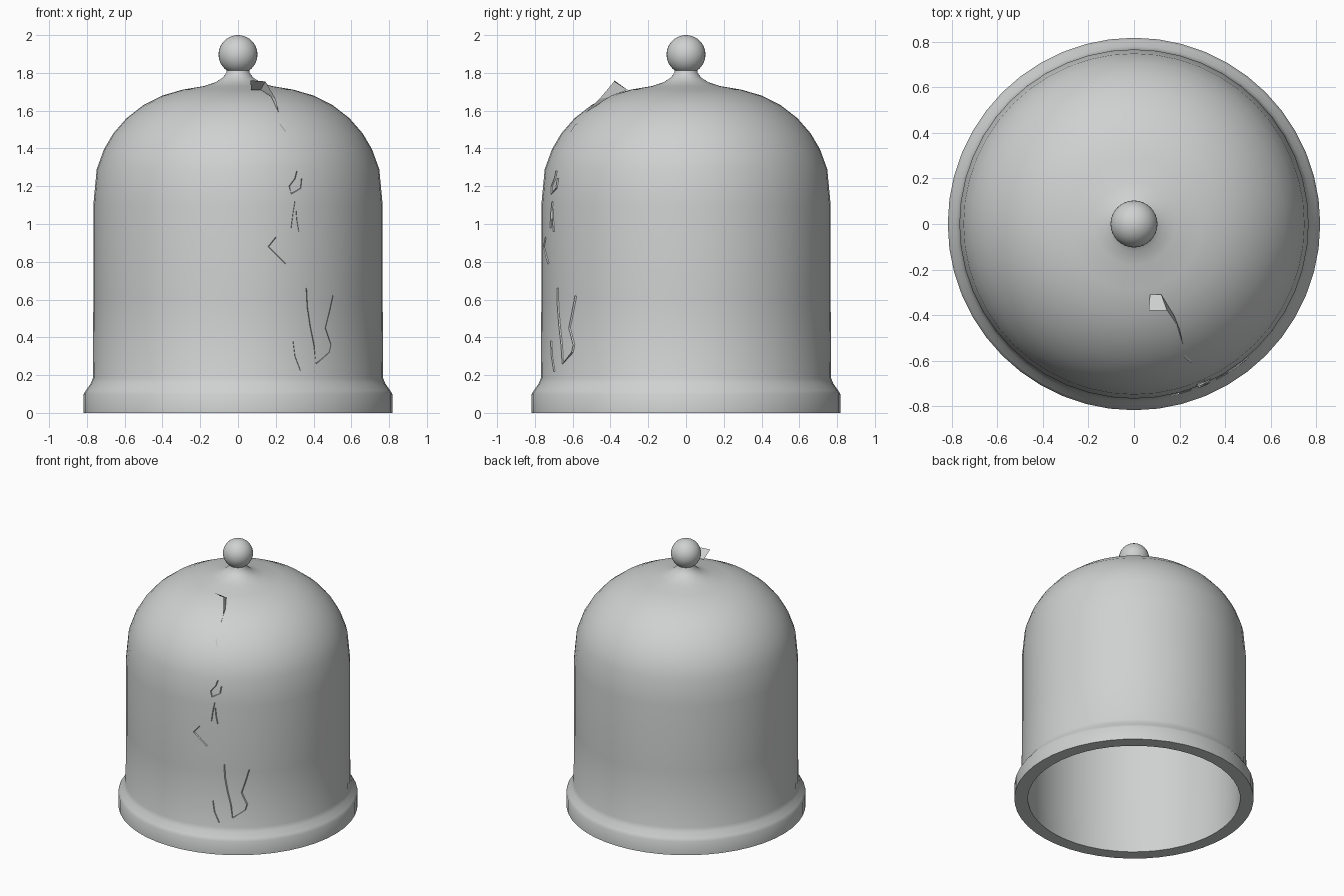
import bpy, bmesh, math
from mathutils import Vector

cube = bpy.data.objects.get("Cube")
if cube:
    bpy.data.objects.remove(cube, do_unlink=True)

grey = bpy.data.materials.new("pale grey glass")
grey.use_nodes = True
colour = (0.62, 0.64, 0.63, 1)
grey.diffuse_color = colour
grey.node_tree.nodes["Principled BSDF"].inputs["Base Color"].default_value = colour


def finish(name, bm, angle=None):
    """Turn a bmesh into a named object, smooth if an angle is given."""
    mesh = bpy.data.meshes.new(name)
    bm.to_mesh(mesh)
    bm.free()
    mesh.materials.append(grey)
    obj = bpy.data.objects.new(name, mesh)
    bpy.context.collection.objects.link(obj)
    if angle:
        bpy.ops.object.select_all(action='DESELECT')
        obj.select_set(True)
        bpy.context.view_layer.objects.active = obj
        bpy.ops.object.shade_smooth_by_angle(angle=math.radians(angle))
    return obj


def lathe(name, profile, steps=48):
    """Spin a profile of (radius, height) points around the z axis."""
    bm = bmesh.new()
    verts = [bm.verts.new((r, 0, z)) for r, z in profile]
    edges = [bm.edges.new(pair) for pair in zip(verts, verts[1:])]
    bmesh.ops.spin(bm, geom=verts + edges, cent=(0, 0, 0), axis=(0, 0, 1),
                   angle=math.tau, steps=steps)
    bmesh.ops.remove_doubles(bm, verts=bm.verts, dist=0.0005)
    bmesh.ops.recalc_face_normals(bm, faces=bm.faces)
    return finish(name, bm, 35)


# Hollow dome: inner wall, flared base rim, outer wall, neck
inner = [(0, 1.71), (0.2, 1.69), (0.42, 1.63), (0.57, 1.525), (0.67, 1.4),
         (0.715, 1.28), (0.735, 1.1), (0.735, 0.2), (0.725, 0)]
rim = [(0.817, 0), (0.817, 0.1), (0.805, 0.12), (0.78, 0.155)]
outer = [(0.768, 0.185), (0.766, 0.6), (0.766, 1.1), (0.748, 1.29),
         (0.71, 1.395), (0.66, 1.48), (0.59, 1.56), (0.5, 1.63),
         (0.4, 1.68), (0.29, 1.712), (0.18, 1.73), (0.12, 1.75),
         (0.08, 1.775), (0.062, 1.8), (0.056, 1.83), (0, 1.84)]
lathe("dome", inner + rim + outer)

# Round knob on the neck
bm = bmesh.new()
bmesh.ops.create_uvsphere(bm, u_segments=32, v_segments=20, radius=0.103)
bmesh.ops.translate(bm, verts=bm.verts, vec=(0, 0, 1.897))
finish("knob", bm, 35)


def surface_point(x, z, lift):
    """Point on the front of the outer wall, pushed outward by lift."""
    for (r0, z0), (r1, z1) in zip(outer, outer[1:]):
        if z0 <= z <= z1:
            r = r0 + (r1 - r0) * (z - z0) / (z1 - z0)
            break
    p = Vector((x, -math.sqrt(r * r - x * x), z))
    return p + Vector((p.x, p.y, 0)).normalized() * lift


def crack(name, path, width=0.004):
    """Thin lip along a jagged path, raised on its left side."""
    pts = [Vector(p) for p in path]
    bm = bmesh.new()
    rows = []
    for i, p in enumerate(pts):
        along = (pts[min(i + 1, len(pts) - 1)] - pts[max(i - 1, 0)]).normalized()
        side = Vector((-along.y, along.x)) * width
        if side.x > 0:
            side.negate()
        rows.append([bm.verts.new(surface_point(*(p + side), 0.007)),
                     bm.verts.new(surface_point(*(p - side), 0.001))])
    for a, b in zip(rows, rows[1:]):
        bm.faces.new((a[0], a[1], b[1], b[0]))
    return finish(name, bm)


cracks = {
    "dome_crack": [(0.22, 1.53), (0.235, 1.51), (0.25, 1.49)],
    "upper_crack": [(0.31, 1.28), (0.3, 1.24), (0.27, 1.2), (0.28, 1.16),
                    (0.33, 1.19), (0.335, 1.24)],
    "upper_left_branch": [(0.3, 1.12), (0.29, 1.06), (0.28, 0.98)],
    "upper_right_branch": [(0.305, 1.08), (0.31, 1.02), (0.32, 0.96)],
    "middle_crack": [(0.2, 0.93), (0.16, 0.88), (0.21, 0.83), (0.25, 0.79)],
    "lower_crack": [(0.36, 0.66), (0.365, 0.56), (0.38, 0.46), (0.4, 0.36),
                    (0.41, 0.26), (0.48, 0.32), (0.49, 0.36), (0.46, 0.45),
                    (0.48, 0.53), (0.5, 0.62)],
    "lower_left_branch": [(0.29, 0.38), (0.3, 0.3), (0.33, 0.22)],
}
for name, path in cracks.items():
    crack(name, path, 0.002 if "branch" in name else 0.003)

# Loose shard lifting out of the dome, tapering down the slope
bm = bmesh.new()
tip, back, back_end, front_end, low, low_front, point = [
    bm.verts.new(p) for p in (
        (0.065, -0.38, 1.76), (0.07, -0.31, 1.71), (0.12, -0.31, 1.71),
        (0.145, -0.38, 1.755), (0.175, -0.4, 1.675), (0.2, -0.46, 1.66),
        (0.215, -0.53, 1.59))]
bm.faces.new((tip, front_end, back_end, back))
bm.faces.new((front_end, low_front, low, back_end))
bm.faces.new((low_front, point, low))
finish("loose_shard", bm)
